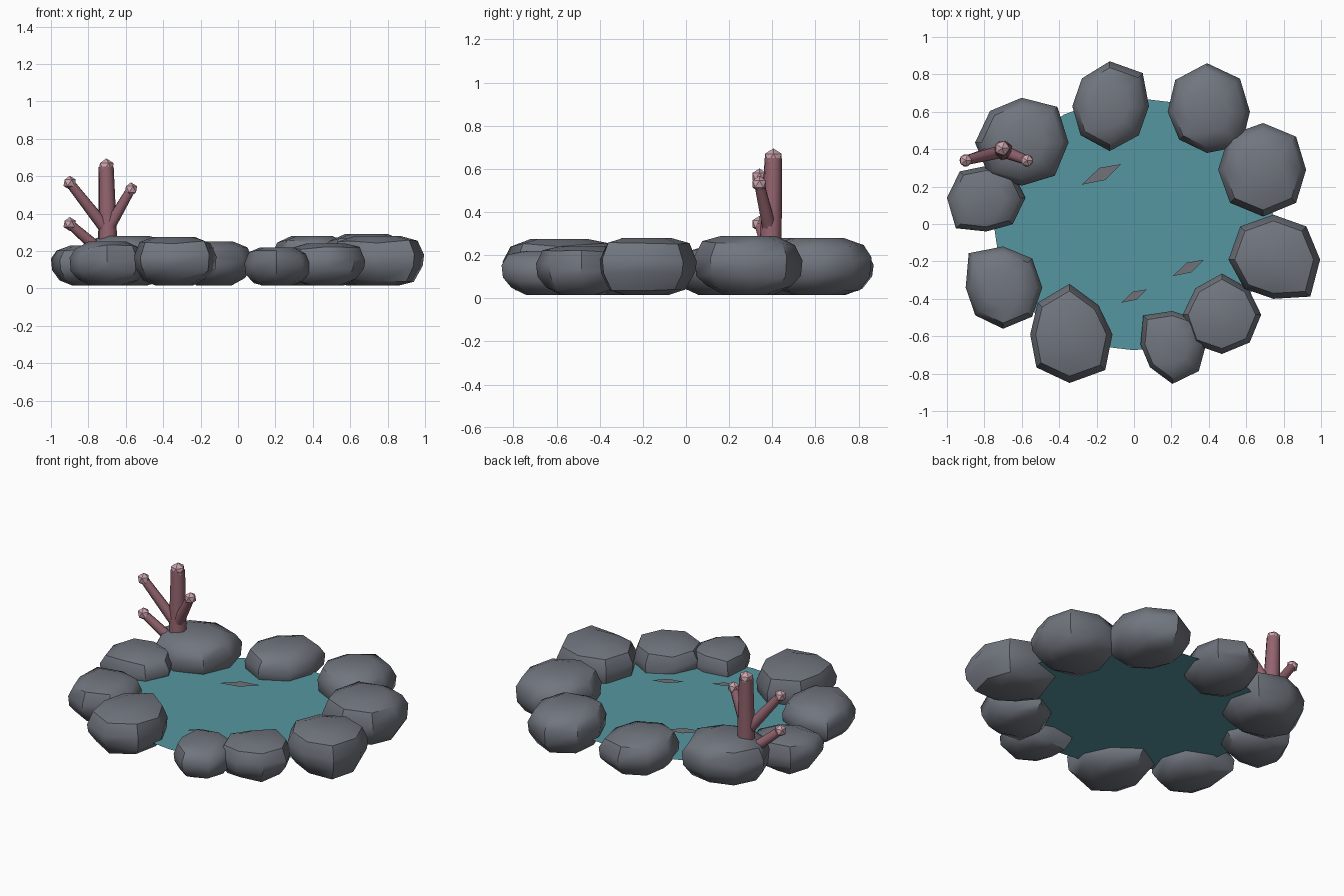
import bpy, bmesh, math, random
from mathutils import Vector

if "Cube" in bpy.data.objects:
    bpy.data.objects.remove(bpy.data.objects["Cube"])

random.seed(4)


def material(name, rgb):
    m = bpy.data.materials.new(name)
    m.diffuse_color = (*rgb, 1)
    m.use_nodes = True
    m.node_tree.nodes["Principled BSDF"].inputs["Base Color"].default_value = m.diffuse_color
    return m


STONE = material("slate grey", (0.165, 0.18, 0.21))
WATER = material("teal water", (0.09, 0.305, 0.35))
RIPPLE = material("ripple grey", (0.16, 0.17, 0.19))
CORAL = material("dusty rose", (0.29, 0.125, 0.155))
TIP = material("pale pink", (0.60, 0.37, 0.42))


def make(name, bm, mat, smooth=None):
    bmesh.ops.recalc_face_normals(bm, faces=bm.faces)
    mesh = bpy.data.meshes.new(name)
    bm.to_mesh(mesh)
    bm.free()
    mesh.materials.append(mat)
    ob = bpy.data.objects.new(name, mesh)
    bpy.context.collection.objects.link(ob)
    if smooth:
        bpy.ops.object.select_all(action='DESELECT')
        ob.select_set(True)
        bpy.context.view_layer.objects.active = ob
        bpy.ops.object.shade_smooth_by_angle(angle=math.radians(smooth))
    return ob


# Boulder: eight radii around a centre, stacked through a rounded profile
PROFILE = [(0.45, 0.0), (0.78, 0.12), (0.97, 0.36), (1.0, 0.62), (0.86, 0.88), (0.5, 1.0)]


def boulder(name, x, y, top, radii):
    bm = bmesh.new()
    base = 0.015
    rings = []
    for i, (s, h) in enumerate(PROFILE):
        ring = []
        for k, r in enumerate(radii):
            a = k * math.tau / 8
            jitter = random.uniform(-0.012, 0.012) if 0 < i < 5 else 0
            d = r / 100 * s
            ring.append(bm.verts.new((x + d * math.cos(a), y + d * math.sin(a),
                                      base + (top - base) * h + jitter)))
        rings.append(ring)
    for low, high in zip(rings, rings[1:]):
        for k in range(8):
            n = (k + 1) % 8
            bm.faces.new((low[k], low[n], high[n], high[k]))
    bm.faces.new(rings[0][::-1])
    bm.faces.new(rings[-1])
    make(name, bm, STONE, 42)


boulder("rock_back_left", -0.60, 0.435, 0.28, (25, 27, 24, 24, 25, 25, 23, 25))
boulder("rock_back", -0.13, 0.63, 0.25, (21, 25, 24, 21, 20, 22, 24, 22))
boulder("rock_back_right", 0.39, 0.60, 0.28, (23, 25, 26, 24, 21, 21, 22, 26))
boulder("rock_right_back", 0.69, 0.29, 0.29, (23, 25, 25, 26, 24, 25, 25, 25))
boulder("rock_right", 0.745, -0.19, 0.28, (25, 25, 24, 25, 24, 22, 21, 28))
boulder("rock_front_right", 0.47, -0.485, 0.24, (21, 20, 22, 20, 21, 22, 21, 21))
boulder("rock_front", 0.205, -0.645, 0.22, (18, 19, 18, 22, 17, 17, 21, 20))
boulder("rock_front_left", -0.345, -0.59, 0.275, (23, 22, 27, 24, 21, 25, 26, 27))
boulder("rock_left_front", -0.70, -0.34, 0.25, (21, 22, 22, 26, 20, 21, 22, 22))
boulder("rock_left", -0.79, 0.14, 0.23, (21, 20, 17, 20, 21, 23, 18, 20))

# Water surface
bm = bmesh.new()
bm.faces.new([bm.verts.new((0.75 * math.cos(i * math.tau / 24),
                            0.675 * math.sin(i * math.tau / 24), 0.11)) for i in range(24)])
make("water", bm, WATER)

# Ripple slivers lying just above the water
for n, (x, y, s) in enumerate([(-0.175, 0.265, 1), (0.29, -0.235, 0.8), (0.0, -0.385, 0.65)]):
    bm = bmesh.new()
    bm.faces.new([bm.verts.new((x + s * u, y + s * v, 0.12)) for u, v in
                  [(-0.105, -0.055), (0.02, -0.03), (0.105, 0.055), (-0.01, 0.035)]])
    make(f"ripple_{n + 1}", bm, RIPPLE)


# Coral: tapered stalks, each with a faceted tip
def stalk(name, start, end, r1, r2, tip):
    a, b = Vector(start), Vector(end)
    turn = (b - a).to_track_quat('Z', 'Y').to_matrix().to_4x4()
    bm = bmesh.new()
    bmesh.ops.create_cone(bm, cap_ends=True, segments=8, radius1=r1, radius2=r2, depth=(b - a).length)
    bmesh.ops.transform(bm, matrix=turn, verts=bm.verts)
    bmesh.ops.translate(bm, vec=(a + b) / 2, verts=bm.verts)
    make(name, bm, CORAL, 50)
    bm = bmesh.new()
    bmesh.ops.create_icosphere(bm, subdivisions=1, radius=tip)
    bmesh.ops.translate(bm, vec=b, verts=bm.verts)
    make(name + "_tip", bm, TIP)


stalk("coral_trunk", (-0.695, 0.39, 0.18), (-0.705, 0.405, 0.65), 0.054, 0.041, 0.045)
stalk("coral_branch_left", (-0.70, 0.39, 0.31), (-0.90, 0.34, 0.565), 0.035, 0.025, 0.037)
stalk("coral_branch_right", (-0.70, 0.39, 0.31), (-0.572, 0.34, 0.53), 0.035, 0.025, 0.037)
stalk("coral_branch_low", (-0.70, 0.40, 0.17), (-0.90, 0.34, 0.345), 0.035, 0.025, 0.037)
